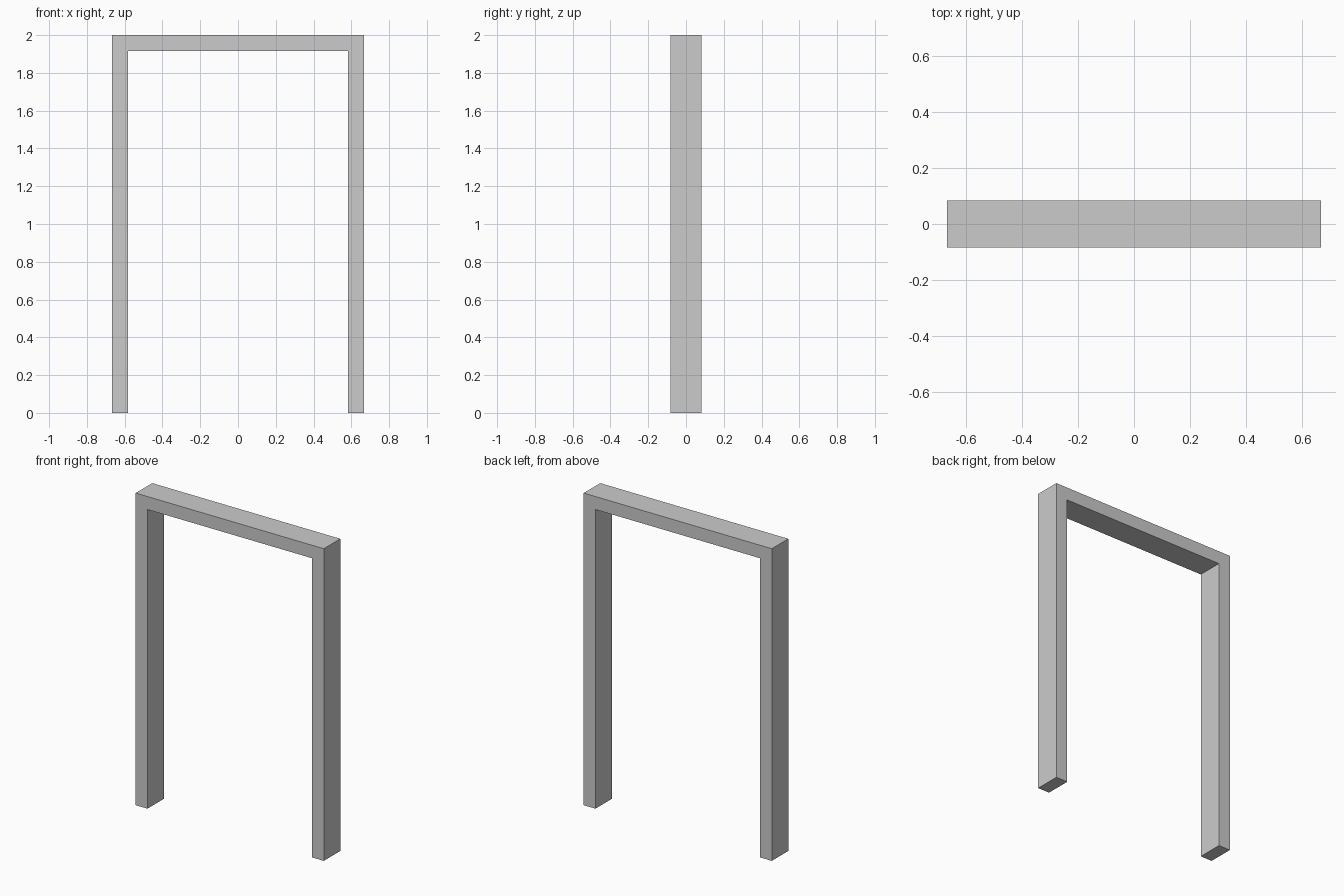
import bpy
import bmesh

if "Cube" in bpy.data.objects:
    bpy.data.objects.remove(bpy.data.objects["Cube"])

HEIGHT = 2.0
HALF_W = 2 / 3
DEPTH = 1 / 6
BOARD = 1 / 12

# U-shaped front outline: two jambs joined by a head
inner, under = HALF_W - BOARD, HEIGHT - BOARD
right_half = [(inner, under), (inner, 0), (HALF_W, 0), (HALF_W, HEIGHT)]
outline = right_half + [(-x, z) for x, z in reversed(right_half)]

# Extrude the outline through the depth of the frame
bm = bmesh.new()
face = bm.faces.new([bm.verts.new((x, -DEPTH / 2, z)) for x, z in outline])
result = bmesh.ops.extrude_face_region(bm, geom=[face], use_keep_orig=True)
moved = [g for g in result["geom"] if isinstance(g, bmesh.types.BMVert)]
bmesh.ops.translate(bm, verts=moved, vec=(0, DEPTH, 0))
bmesh.ops.recalc_face_normals(bm, faces=bm.faces)

mesh = bpy.data.meshes.new("door_frame")
bm.to_mesh(mesh)
bm.free()
bpy.context.collection.objects.link(bpy.data.objects.new("door_frame", mesh))
